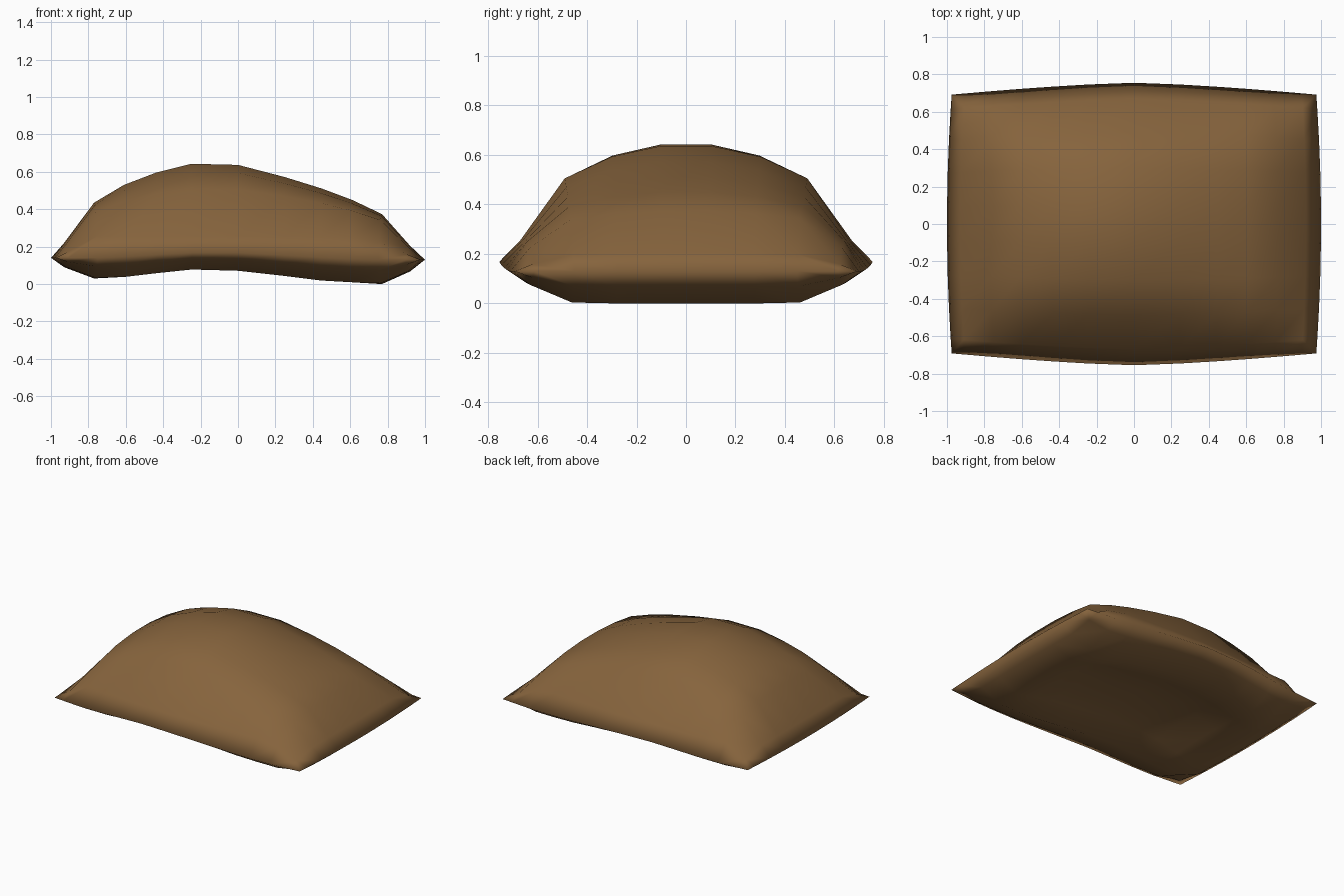
import bpy, bmesh, math

if "Cube" in bpy.data.objects:
    bpy.data.objects.remove(bpy.data.objects["Cube"])

# Profiles along the length: x, top height, bottom height, seam height
LENGTH = [(-1, .14, .14, .14), (-.93, .22, .09, .14), (-.77, .435, .03, .14),
          (-.61, .53, .035, .147), (-.44, .595, .055, .158), (-.25, .643, .075, .168),
          (0, .637, .068, .168), (.25, .572, .04, .155), (.45, .51, .015, .143),
          (.61, .45, .006, .135), (.77, .374, .0, .13), (.92, .205, .067, .13),
          (1, .13, .13, .13)]
# Profile across the width: y, top fullness, bottom fullness, least flattening, hollow below
HALF = [(.1, 1, 1, .3, 1), (.3, .905, 1, .3, .75), (.49, .716, .97, .3, 0),
        (.67, .18, .42, .55, 0), (.755, 0, 0, 1, 0)]
WIDTH = [(-h[0], *h[1:]) for h in reversed(HALF)] + HALF
HOLLOW = .07   # depth of the dent in the underside

bm = bmesh.new()
NX, NY = len(LENGTH), len(WIDTH)


def sheet(is_top):
    """One fabric panel of the bag, as a grid of vertices."""
    grid = []
    for x, top, bottom, seam in LENGTH:
        row = []
        for y, t, b, e, h in WIDTH:
            if is_top:
                rise = top - seam
                full = t ** max(e, (rise / .475) ** 1.3)   # flatter across near the ends
                z = seam + rise * full
            else:
                dent = max(0, min(1, (.77 - abs(x)) / .3))
                z = seam + (bottom - seam) * b + HOLLOW * h * dent
            px = x * (1 - .025 * (y / .75) ** 2)           # edges bow outwards
            py = y * (1 - .084 * min(1, abs(x)) ** 1.4)
            row.append(bm.verts.new((px, py, z)))
        grid.append(row)
    for i in range(NX - 1):
        for j in range(NY - 1):
            a, b, c, d = (grid[i][j], grid[i + 1][j],
                          grid[i + 1][j + 1], grid[i][j + 1])
            # Corner squares are folded along the line out to the corner
            if (i, j) in ((0, 0), (NX - 2, NY - 2)):
                tris = [(a, b, c), (a, c, d)]
            elif (i, j) in ((0, NY - 2), (NX - 2, 0)):
                tris = [(a, b, d), (b, c, d)]
            else:
                tris = [(a, b, c, d)]
            for q in tris:
                bm.faces.new(q if is_top else q[::-1])


sheet(True)
sheet(False)
# Sew the panels together along the seam
bmesh.ops.remove_doubles(bm, verts=bm.verts[:], dist=.0005)
bmesh.ops.recalc_face_normals(bm, faces=bm.faces[:])
for f in bm.faces:
    f.smooth = True

mesh = bpy.data.meshes.new("sandbag")
bm.to_mesh(mesh)
bm.free()
bag = bpy.data.objects.new("sandbag", mesh)
bpy.context.collection.objects.link(bag)

# Burlap colour
mat = bpy.data.materials.new("burlap brown")
mat.diffuse_color = (.238, .126, .046, 1)
mat.use_nodes = True
mat.node_tree.nodes["Principled BSDF"].inputs["Base Color"].default_value = mat.diffuse_color
mesh.materials.append(mat)
